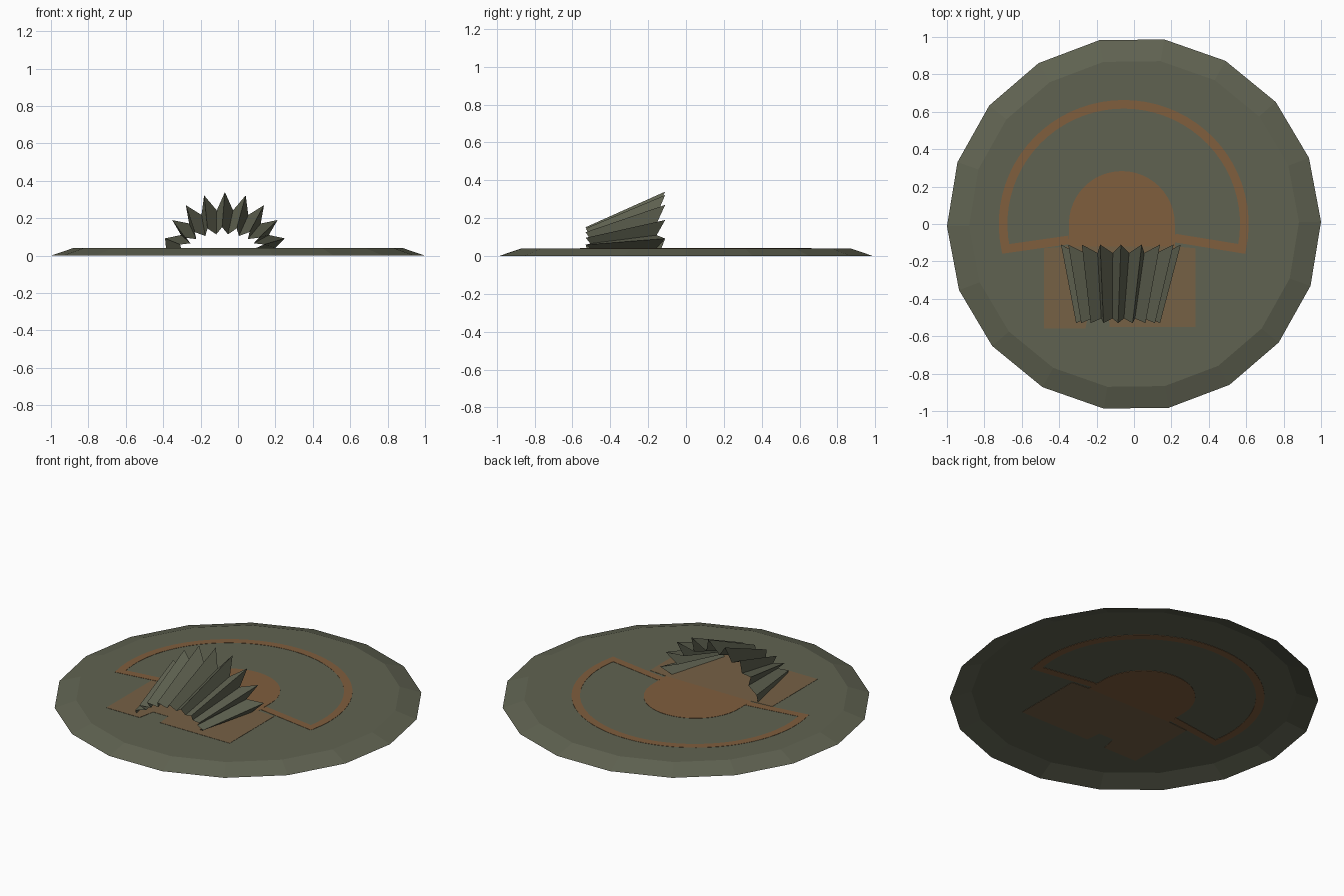
import bpy, bmesh, math
from mathutils import Vector

if "Cube" in bpy.data.objects:
    bpy.data.objects.remove(bpy.data.objects["Cube"])


def material(name, rgb):
    m = bpy.data.materials.new(name)
    m.diffuse_color = (*rgb, 1)
    m.use_nodes = True
    m.node_tree.nodes["Principled BSDF"].inputs["Base Color"].default_value = m.diffuse_color
    return m


OLIVE = material("olive", (0.117, 0.124, 0.083))
ORANGE = material("rust orange", (0.215, 0.112, 0.047))
BROWN = material("faded brown", (0.180, 0.119, 0.060))


def mesh_object(name, verts, faces, mat):
    me = bpy.data.meshes.new(name)
    me.from_pydata([tuple(v) for v in verts], [], faces)
    me.update()
    ob = bpy.data.objects.new(name, me)
    bpy.context.collection.objects.link(ob)
    me.materials.append(mat)
    return ob


def plate(name, faces2d, mat):
    # thin painted plate, showing on both sides of the base's top sheet
    bm = bmesh.new()
    for pts in faces2d:
        bm.faces.new([bm.verts.new((x, y, 0.038)) for x, y in pts])
    bmesh.ops.remove_doubles(bm, verts=bm.verts, dist=1e-4)
    bmesh.ops.recalc_face_normals(bm, faces=bm.faces)
    ret = bmesh.ops.extrude_face_region(bm, geom=bm.faces[:])
    top = [v for v in ret["geom"] if isinstance(v, bmesh.types.BMVert)]
    bmesh.ops.translate(bm, verts=top, vec=(0, 0, 0.0035))
    bmesh.ops.recalc_face_normals(bm, faces=bm.faces)
    ob = mesh_object(name, [], [], mat)
    bm.to_mesh(ob.data)
    bm.free()


# Base: low 18-sided dish with a sloping rim, open underneath
N = 18
verts = []
for r, z in ((1.0, 0.0), (0.882, 0.04)):
    for i in range(N):
        a = math.radians(0.7) + 2 * math.pi * i / N
        verts.append((r * math.cos(a), r * math.sin(a), z))
faces = [(i, (i + 1) % N, N + (i + 1) % N, N + i) for i in range(N)]
faces.append(tuple(range(N, 2 * N)))
mesh_object("base_dish", verts, faces, OLIVE)

# Round painted patch with a short neck
cx = -0.065
head = [(cx + 0.283 * math.cos(math.pi * i / 24), 0.283 * math.sin(math.pi * i / 24))
        for i in range(25)]
plate("round_patch", [head + [(cx - 0.283, -0.12), (cx + 0.283, -0.12)]], ORANGE)

# Block-shaped patch with a notch in its front edge
plate("block_patch", [[(-0.48, -0.13), (-0.35, -0.12), (0.22, -0.12), (0.33, -0.13),
                       (0.33, -0.55), (-0.13, -0.55), (-0.14, -0.46), (-0.24, -0.46),
                       (-0.26, -0.56), (-0.48, -0.56)]], BROWN)

# Painted arc with links running back to the patch
path = [Vector((0.218, -0.075))]
for i in range(41):
    a = math.radians(-12 + 204 * i / 40)
    path.append(Vector((-0.055 + 0.645 * math.cos(a), 0.64 * math.sin(a))))
path.append(Vector((-0.348, -0.085)))
left, right = [], []
for i, p in enumerate(path):
    d1 = (p - path[max(i - 1, 0)]).normalized()
    d2 = (path[min(i + 1, len(path) - 1)] - p).normalized()
    t = (d1 + d2).normalized()
    n = Vector((-t.y, t.x))
    ref = d1 if d1.length else d2
    w = 0.023 / max(abs(n.dot(Vector((-ref.y, ref.x)))), 0.5)
    left.append(p + n * w)
    right.append(p - n * w)
plate("arc_band", [[right[i], right[i + 1], left[i + 1], left[i]]
                   for i in range(len(path) - 1)], ORANGE)

# Pleated shelter: folded sheet arching from a wide back to a low front
back, front = [], []
for k in range(19):
    a = math.radians(10 * k)
    c, s = math.cos(a), math.sin(a)
    if k % 2:   # ridge
        back.append((-0.07 + 0.325 * c, -0.11, 0.04 + 0.30 * s))
        front.append((-0.085 + 0.228 * c, -0.53, 0.04 + 0.112 * s))
    else:       # valley
        back.append((-0.07 + 0.25 * c, -0.155, 0.04 + 0.205 * s))
        front.append((-0.085 + 0.18 * c, -0.505, 0.04 + 0.075 * s))
back[0] = (0.20, -0.155, 0.041)
back[-1] = (-0.385, -0.13, 0.041)
front[-1] = (-0.305, -0.525, 0.041)
mesh_object("pleated_shelter", back + front,
            [(i, i + 1, 20 + i, 19 + i) for i in range(18)], OLIVE)
bpy.data.objects["pleated_shelter"].data.flip_normals()
me = bpy.data.objects["pleated_shelter"].data
# keep the outside facing up
if me.polygons[9].normal.z < 0:
    me.flip_normals()
